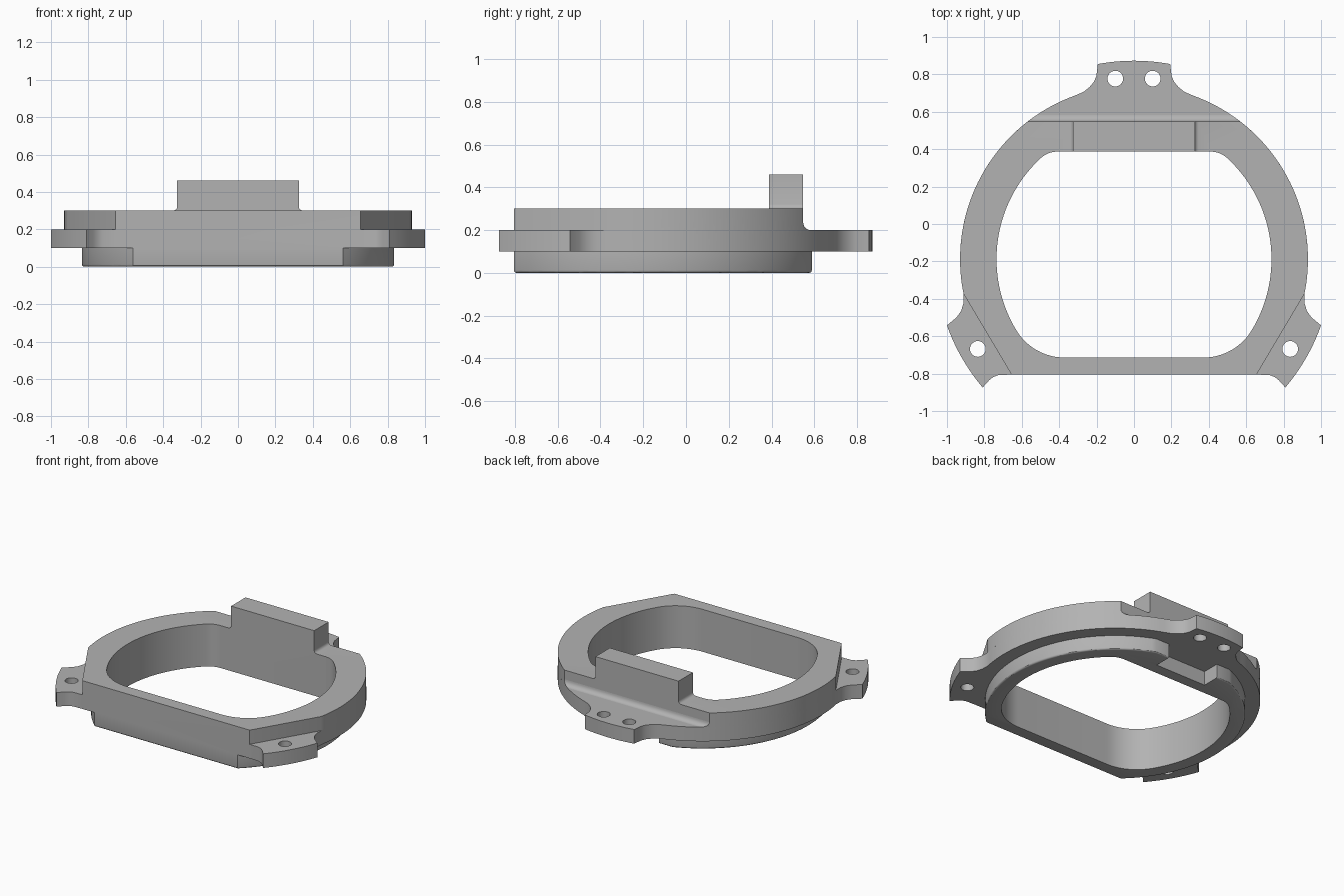
import bpy, bmesh
from math import sin, cos, asin, degrees, radians, sqrt, pi

cube = bpy.data.objects.get("Cube")
if cube:
    bpy.data.objects.remove(cube, do_unlink=True)

CY = -0.188                       # y of the ring centre
R_BASE, R_RING, R_TAB, R_HOLE = 0.834, 0.93, 1.061, 0.735
FRONT, BACK = -0.805, 0.548       # flat faces of the ring
INNER_FRONT, INNER_BACK = -0.714, 0.387

grey = bpy.data.materials.new("light_grey")
grey.use_nodes = True
color = (0.45, 0.45, 0.45, 1)
grey.diffuse_color = color
grey.node_tree.nodes["Principled BSDF"].inputs["Base Color"].default_value = color


def polar(r, deg, cx=0, cy=CY):
    return (cx + r * cos(radians(deg)), cy + r * sin(radians(deg)))


def arc(r, a, b, n, cx=0, cy=CY):
    return [polar(r, a + (b - a) * i / n, cx, cy) for i in range(n + 1)]


def angle_at(r, y):
    return degrees(asin((y - CY) / r))


def mirrored(half):
    """Closed outline from its right half, listed front to back."""
    return half + [(-x, y) for x, y in reversed(half) if abs(x) > 1e-5]


def prism(name, outline, low, high, axis="z", bevel=0):
    """Extrude a flat outline along z, y or x."""
    place = {"z": lambda u, v, w: (u, v, w),
             "y": lambda u, v, w: (u, w, v),
             "x": lambda u, v, w: (w, u, v)}[axis]
    bm = bmesh.new()
    bottom = [bm.verts.new(place(u, v, low)) for u, v in outline]
    top = [bm.verts.new(place(u, v, high)) for u, v in outline]
    floor = bm.faces.new(bottom)
    bm.faces.new(top)
    n = len(outline)
    for i in range(n):
        j = (i + 1) % n
        bm.faces.new((bottom[i], bottom[j], top[j], top[i]))
    bmesh.ops.recalc_face_normals(bm, faces=bm.faces)
    if bevel:
        bmesh.ops.bevel(bm, geom=list(floor.edges), offset=bevel,
                        segments=3, profile=0.5, affect="EDGES")
    mesh = bpy.data.meshes.new(name)
    bm.to_mesh(mesh)
    bm.free()
    mesh.materials.append(grey)
    obj = bpy.data.objects.new(name, mesh)
    bpy.context.collection.objects.link(obj)
    return obj


def combine(body, other, operation):
    mod = body.modifiers.new(operation.lower(), "BOOLEAN")
    mod.operation, mod.object, mod.solver = operation, other, "EXACT"
    bpy.context.view_layer.objects.active = body
    bpy.ops.object.modifier_apply(modifier=mod.name)
    bpy.data.objects.remove(other, do_unlink=True)


# Middle plate with a back tab and two front ears
plate = mirrored(
    [(0.655, FRONT), (0.725, -0.808), (0.752, -0.818), (0.775, -0.836)]
    + arc(R_TAB, -40.3, -19.5, 10)
    + [polar(1.0, -18.2), polar(0.965, -16.7), polar(0.942, -14.5)]
    + arc(R_RING, -11.5, 70, 44)
    + [polar(0.934, 73.2), polar(0.95, 75.5), polar(0.973, 77.3), polar(1.0, 78.4)]
    + arc(R_TAB, 79.5, 90, 6))
body = prism("mounting_ring", plate, 0.1, 0.2)

# Upper ring, cut flat at the back, the front and over the ears
ring = mirrored([(0.655, FRONT)] + arc(R_RING, -11.5, angle_at(R_RING, BACK), 34))
combine(body, prism("upper_ring", ring, 0.2, 0.3), "UNION")

# Lower rim with a rounded bottom edge
rim = mirrored(arc(R_BASE, angle_at(R_BASE, FRONT), angle_at(R_BASE, 0.588), 56))
combine(body, prism("lower_rim", rim, 0, 0.1, bevel=0.012), "UNION")

# Raised block at the back with flared feet
block = mirrored([(0.345, 0.27), (0.345, 0.3), (0.335, 0.303), (0.328, 0.31),
                  (0.325, 0.32), (0.325, 0.46)])
combine(body, prism("raised_block", block, INNER_BACK - 0.02, BACK, "y"), "UNION")

# Opening: a circle with flat front and back and rounded corners
def corner(flat, r, side):
    cy = flat - side * r
    cx = sqrt((R_HOLE - r) ** 2 - (cy - CY) ** 2)
    lean = degrees(asin((cy - CY) / (R_HOLE - r)))
    return lean, arc(r, lean, side * 90, 12, cx, cy)


low, front_corner = corner(INNER_FRONT, 0.3, -1)
high, back_corner = corner(INNER_BACK, 0.13, 1)
opening = mirrored(front_corner[::-1] + arc(R_HOLE, low, high, 36)[1:-1] + back_corner)
combine(body, prism("opening_cutter", opening, -0.1, 0.6), "DIFFERENCE")

# Pocket under the back tab
pocket = mirrored([(0.2, 0.465), (0.2, 0.7)])
combine(body, prism("pocket_cutter", pocket, -0.1, 0.1), "DIFFERENCE")

# Screw holes in the tab and the ears
for side in (-1, 1):
    for x, y in ((0.1, 0.777), (0.835, -0.668)):
        hole = arc(0.042, 0, 348.75, 31, side * x, y)
        combine(body, prism("hole_cutter", hole, 0.05, 0.25), "DIFFERENCE")

# Fillet between the back face and the tab, ends following the ring
r = 0.035
profile = [(BACK, 0.2)] + arc(r, 270, 180, 6, BACK + r, 0.2 + r)
fillet = prism("back_fillet", profile, -1, 1, "x")
for v in fillet.data.vertices:
    v.co.x *= sqrt(R_RING ** 2 - (v.co.y - CY) ** 2)

for obj in (body, fillet):
    bpy.ops.object.select_all(action="DESELECT")
    obj.select_set(True)
    bpy.context.view_layer.objects.active = obj
    bpy.ops.object.shade_smooth_by_angle(angle=pi / 6)
